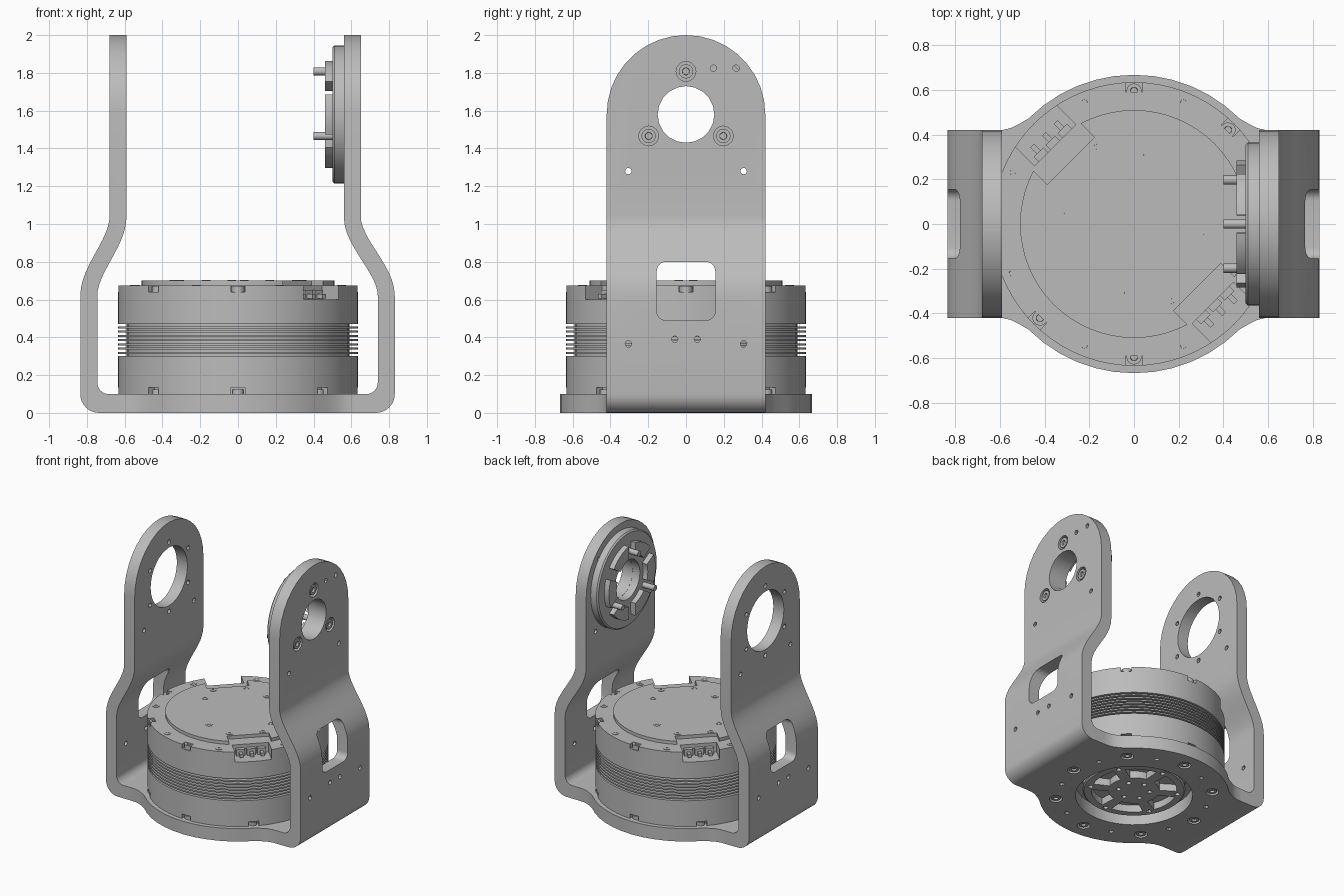
import bpy, bmesh
from math import cos, sin, pi, radians
from mathutils import Vector, Matrix

if "Cube" in bpy.data.objects:
    bpy.data.objects.remove(bpy.data.objects["Cube"])

GREY = bpy.data.materials.new("machined grey")
GREY.use_nodes = True
GREY.diffuse_color = (0.5, 0.5, 0.5, 1)
GREY.node_tree.nodes["Principled BSDF"].inputs["Base Color"].default_value = (0.5, 0.5, 0.5, 1)

HUB_Z = 1.58      # height of the pivot axis
HALF_W = 0.42     # half width of the arms


# ---- helpers ----
def arc(cx, cy, r, a0=0, a1=360, n=24):
    full = abs(a1 - a0) >= 360
    count = n if full else n + 1
    return [(cx + r * cos(radians(a0 + (a1 - a0) * i / n)),
             cy + r * sin(radians(a0 + (a1 - a0) * i / n))) for i in range(count)]


def sector(cx, cy, r0, r1, mid, half):
    return arc(cx, cy, r1, mid - half, mid + half, 6) + arc(cx, cy, r0, mid + half * 0.85, mid - half * 0.85, 6)


def polar(r, deg):
    return r * cos(radians(deg)), r * sin(radians(deg))


def prism(bm, pts, axis, lo, hi):
    place = {"x": lambda u, v, t: (t, u, v),
             "y": lambda u, v, t: (u, t, v),
             "z": lambda u, v, t: (u, v, t)}[axis]
    ends = [[bm.verts.new(place(u, v, t)) for u, v in pts] for t in (lo, hi)]
    faces = [bm.faces.new(ends[0]), bm.faces.new(ends[1])]
    for i in range(len(pts)):
        j = (i + 1) % len(pts)
        faces.append(bm.faces.new((ends[0][i], ends[0][j], ends[1][j], ends[1][i])))
    bmesh.ops.recalc_face_normals(bm, faces=faces)


def radial_box(bm, deg, r0, r1, half, lo, hi):
    ca, sa = polar(1, deg)
    pts = [(r * ca - w * sa, r * sa + w * ca)
           for r, w in ((r0, -half), (r1, -half), (r1, half), (r0, half))]
    prism(bm, pts, "z", lo, hi)


def lathe(bm, profile, matrix=Matrix(), n=64, closed=False):
    pts = [Vector((r, 0, z)) for r, z in profile]
    verts = [bm.verts.new(p) for p in pts]
    edges = [bm.edges.new(p) for p in zip(verts, verts[1:] + (verts[:1] if closed else []))]
    made = bmesh.ops.spin(bm, geom=verts + edges, cent=(0, 0, 0), axis=(0, 0, 1),
                          angle=2 * pi, steps=n, use_merge=True)
    bmesh.ops.remove_doubles(bm, verts=bm.verts[:], dist=1e-5)
    bmesh.ops.recalc_face_normals(bm, faces=bm.faces[:])
    bmesh.ops.transform(bm, matrix=matrix, verts=bm.verts[:])


def finish(bm, name):
    mesh = bpy.data.meshes.new(name)
    bm.to_mesh(mesh)
    bm.free()
    obj = bpy.data.objects.new(name, mesh)
    bpy.context.scene.collection.objects.link(obj)
    mesh.materials.append(GREY)
    return obj


def boolean(obj, bm, operation="DIFFERENCE"):
    tool = finish(bm, "cutter")
    tool.hide_render = True
    mod = obj.modifiers.new("cut", "BOOLEAN")
    mod.operation, mod.object, mod.solver = operation, tool, "EXACT"
    graph = bpy.context.evaluated_depsgraph_get()
    obj.data = bpy.data.meshes.new_from_object(obj.evaluated_get(graph))
    obj.modifiers.clear()
    bpy.data.objects.remove(tool)


def smooth(obj):
    bpy.ops.object.select_all(action="DESELECT")
    obj.select_set(True)
    bpy.context.view_layer.objects.active = obj
    bpy.ops.object.shade_smooth_by_angle(angle=radians(30))


def bolts(name, items, length=0.03):
    # socket-head screws: (top centre, direction, radius)
    bm = bmesh.new()
    for top, direction, r in items:
        n = Vector(direction)
        mat = Matrix.Translation(Vector(top) - n * length / 2) @ n.to_track_quat("Z", "Y").to_matrix().to_4x4()
        made = bmesh.ops.create_cone(bm, cap_ends=True, segments=18, radius1=r, radius2=r, depth=length, matrix=mat)
        faces = {f for v in made["verts"] for f in v.link_faces}
        cap = [max(faces, key=lambda f: f.calc_center_median().dot(n))]
        bmesh.ops.inset_region(bm, faces=cap, thickness=r * 0.5)
        bmesh.ops.inset_region(bm, faces=cap, thickness=r * 0.03, depth=-length * 0.5)
    smooth(finish(bm, name))


# ---- bent side arms ----
def arm(name, side, x_top, x_low):
    thick = 0.09
    outer, inner = [], []
    for i in range(13):
        t = i / 12
        rise, run = 0.42, x_top - x_low
        x = x_low - thick / 2 + run * t * t * (3 - 2 * t)
        z = 0.62 + rise * t
        n = Vector((rise, -run * 6 * t * (1 - t))).normalized() * thick / 2
        outer.append((x + n.x, z + n.y))
        inner.append((x - n.x, z - n.y))
    pts = [(0.62, 0)] + arc(x_low - 0.1, 0.1, 0.1, -90, 0, 8) + outer
    pts += [(x_top, 2.1), (x_top - thick, 2.1)] + inner[::-1]
    pts += arc(x_low - thick - 0.06, 0.16, 0.06, 0, -90, 8) + [(0.62, 0.1)]
    bm = bmesh.new()
    prism(bm, [(side * x, z) for x, z in pts], "y", -HALF_W, HALF_W)
    obj = finish(bm, name)
    # rounded top
    bm = bmesh.new()
    prism(bm, [(-0.5, -0.1), (0.5, -0.1), (0.5, 1.4), (HALF_W, HUB_Z)]
          + arc(0, HUB_Z, HALF_W, 0, 180, 18)[1:] + [(-0.5, 1.4)], "x", -1, 1)
    boolean(obj, bm, "INTERSECT")
    # window, pivot hole and small holes
    bm = bmesh.new()
    lo, hi = sorted((side * 0.3, side))
    window = []
    for sy, sz, a in ((1, 1, 0), (-1, 1, 90), (-1, -1, 180), (1, -1, 270)):
        window += arc(sy * 0.105, 0.645 + sz * 0.105, 0.05, a, a + 90, 6)
    prism(bm, window, "x", lo, hi)
    holes = [(s * y, z) for s in (1, -1) for y, z in ((0.305, 1.28), (0.305, 0.365), (0.06, 0.39))]
    if side > 0:
        holes += [(0.145, 1.825), (0.265, 1.825)]
        prism(bm, arc(0, HUB_Z, 0.15, n=20), "x", lo, hi)
        for a in (90, 210, 330):
            y, z = polar(0.228, a)
            prism(bm, arc(y, HUB_Z + z, 0.052), "x", x_top - 0.035, hi)
    else:
        prism(bm, arc(0, HUB_Z, 0.225, n=32), "x", lo, hi)
        for k in range(6):
            y, z = polar(0.268, 30 + 60 * k)
            holes.append((y, HUB_Z + z))
    for y, z in holes:
        prism(bm, arc(y, z, 0.017, n=12), "x", lo, hi)
    boolean(obj, bm)
    smooth(obj)


arm("left_arm", 1, 0.65, 0.83)
arm("right_arm", -1, 0.68, 0.835)

# ---- base plate: disc blended into the arm strips ----
quarter = [(0.62, HALF_W), (0.585, 0.422), (0.55, 0.43), (0.52, 0.445)] + arc(0, 0, 0.668, 45, 90, 6)
half = quarter + [(-x, y) for x, y in quarter[-2::-1]]
bm = bmesh.new()
prism(bm, half + [(-x, -y) for x, y in half], "z", 0, 0.1)
base = finish(bm, "base_plate")
bm = bmesh.new()
prism(bm, arc(0, 0, 0.41, n=48), "z", -0.1, 0.2)
for k in range(8):
    prism(bm, arc(*polar(0.55, 45 * k), 0.045), "z", -0.1, 0.03)
    prism(bm, arc(*polar(0.53, 45 * k + 22.5), 0.017, n=12), "z", -0.1, 0.06)
boolean(base, bm)
smooth(base)
bolts("base_bolts", [((*polar(0.55, 45 * k), 0.006), (0, 0, -1), 0.034) for k in range(8)])

# ---- output flange seen through the base ----
bm = bmesh.new()
lathe(bm, [(0, 0.04), (0.35, 0.04), (0.36, 0.05), (0.36, 0.12), (0, 0.12)])
flange = finish(bm, "output_flange")
bm = bmesh.new()
for k in range(6):
    prism(bm, sector(0, 0, 0.18, 0.3, 60 * k, 22), "z", 0, 0.095)
    prism(bm, arc(*polar(0.11, 60 * k + 30), 0.018, n=12), "z", 0, 0.07)
    prism(bm, arc(*polar(0.31, 60 * k + 30), 0.018, n=12), "z", 0, 0.07)
boolean(flange, bm)
smooth(flange)

# ---- motor housing with cooling fins ----
R, TOP = 0.635, 0.675
profile = [(0, 0.1), (R, 0.1), (R, 0.3)]
for k in range(7):
    z = 0.312 + k * 0.0225
    profile += [(0.59, z - 0.012), (0.59, z), (R, z), (R, z + 0.0105)]
profile += [(0.59, 0.458), (0.59, 0.47), (R, 0.47), (R, TOP), (0, TOP)]
bm = bmesh.new()
lathe(bm, profile, n=72)
motor = finish(bm, "motor_housing")
bm = bmesh.new()
for k in range(8):
    radial_box(bm, 45 * k, 0.59, 0.8, 0.037, 0.05, 0.135)
    if k not in (3, 7):
        radial_box(bm, 45 * k, 0.59, 0.8, 0.037, 0.64, 0.8)
for a in (135, 315):
    radial_box(bm, a, 0.5, 0.8, 0.13, 0.6, 0.8)
boolean(motor, bm)
smooth(motor)

# connectors in the two open pockets
bm = bmesh.new()
for a in (135, 315):
    for w in (-0.075, 0, 0.075):
        ca, sa = polar(1, a)
        for r, hw, lo, hi in ((0.53, 0.03, 0.59, 0.65), (0.57, 0.012, 0.605, 0.63)):
            prism(bm, [(x * ca - (w + y) * sa, x * sa + (w + y) * ca)
                       for x, y in ((0.49, -hw), (r, -hw), (r, hw), (0.49, hw))], "z", lo, hi)
finish(bm, "connectors")

# raised cap with notches above the pockets
bm = bmesh.new()
prism(bm, arc(0, 0, 0.51, n=64), "z", 0.66, 0.70)
cap = finish(bm, "motor_cap")
bm = bmesh.new()
for a in (135, 315):
    radial_box(bm, a, 0.4, 0.8, 0.15, 0.6, 0.8)
boolean(cap, bm)
smooth(cap)

up = (0, 0, 1)
bolts("rim_bolts", [((*polar(0.595, 45 * k), 0.672), up, 0.034) for k in (0, 1, 2, 4, 5, 6)], 0.045)
bolts("small_rim_bolts", [((*polar(0.59, a), TOP + 0.003), up, 0.024)
                          for a in (22, 68, 112, 157, 202, 248, 292, 338)])
bolts("cap_bolts", [((*polar(0.385 if a in (116, 152) else 0.31, a + turn), 0.703), up, 0.023)
                    for turn in (0, 180) for a in (84, 116, 152, 173)])
bolts("foot_bolts", [((*polar(0.6, 45 * k), 0.125), up, 0.03) for k in range(8)], 0.025)

# ---- pivot hub on the inside of the left arm ----
bm = bmesh.new()
lathe(bm, [(0.15, 0), (0.365, 0), (0.365, 0.05), (0.355, 0.06), (0.15, 0.06)],
      Matrix.Translation((0.56, 0, HUB_Z)) @ Matrix.Rotation(-pi / 2, 4, "Y"), 48, True)
smooth(finish(bm, "pivot_hub"))
bm = bmesh.new()
for k in range(6):
    prism(bm, sector(0, HUB_Z, 0.19, 0.285, 60 * k, 22), "x", 0.46, 0.505)
smooth(finish(bm, "hub_pads"))
bm = bmesh.new()
for a in (90, 210, 330):
    y, z = polar(0.228, a)
    prism(bm, arc(y, HUB_Z + z, 0.021, n=16), "x", 0.4, 0.51)
smooth(finish(bm, "hub_pins"))
bolts("hub_bolts", [((0.645, polar(0.228, a)[0], HUB_Z + polar(0.228, a)[1]), (1, 0, 0), 0.038)
                    for a in (90, 210, 330)])
